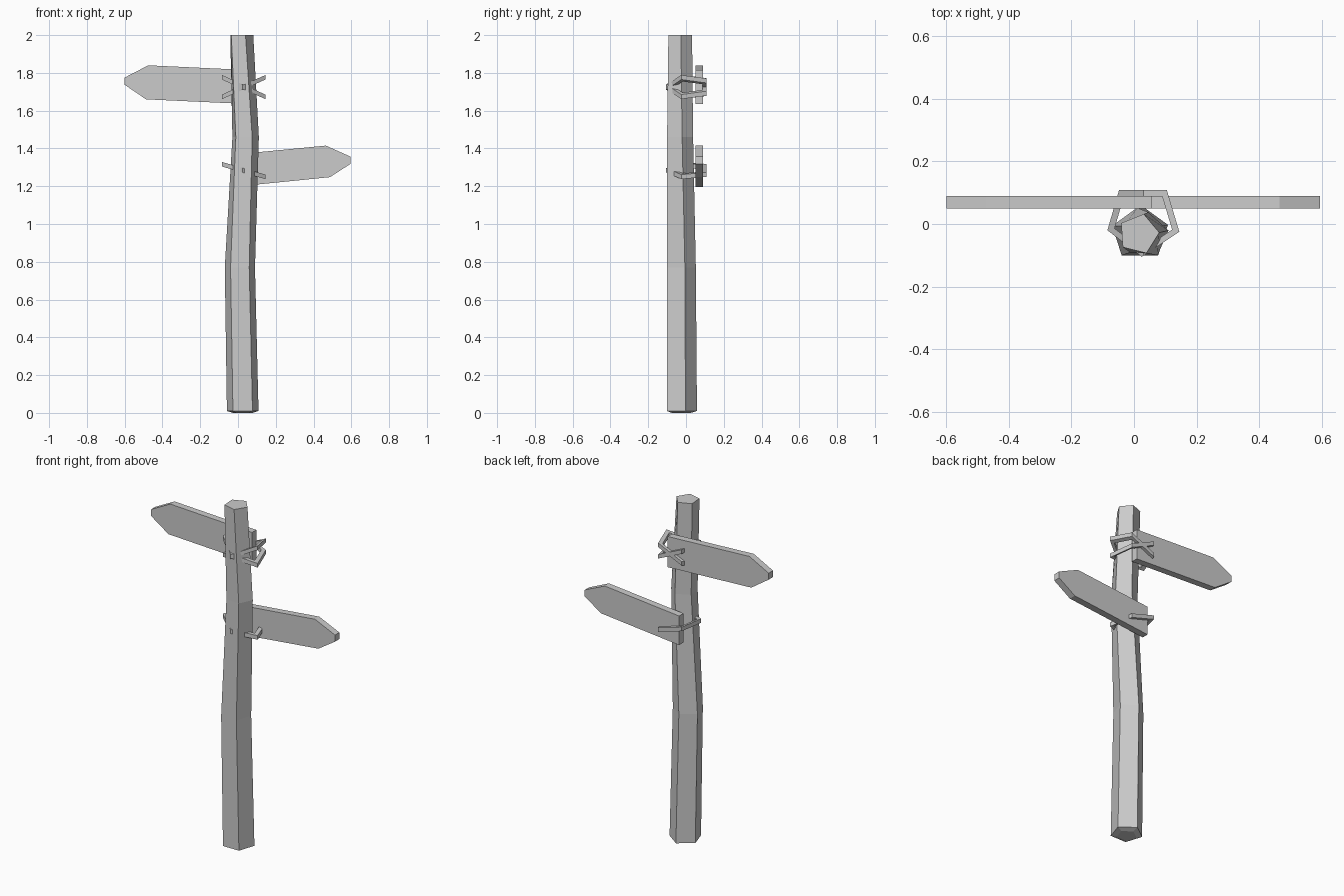
import bpy
import bmesh
import math

if "Cube" in bpy.data.objects:
    bpy.data.objects.remove(bpy.data.objects["Cube"])

grey = bpy.data.materials.new("plain_grey")
grey.diffuse_color = (0.6, 0.6, 0.6, 1)
grey.use_nodes = True
grey.node_tree.nodes["Principled BSDF"].inputs["Base Color"].default_value = grey.diffuse_color


def finish(bm, name):
    bmesh.ops.recalc_face_normals(bm, faces=bm.faces)
    mesh = bpy.data.meshes.new(name)
    bm.to_mesh(mesh)
    bm.free()
    mesh.materials.append(grey)
    obj = bpy.data.objects.new(name, mesh)
    bpy.context.collection.objects.link(obj)
    return obj


def bridge(bm, a, b):
    n = len(a)
    for i in range(n):
        bm.faces.new((a[i], a[(i + 1) % n], b[(i + 1) % n], b[i]))


# Crooked five-sided post: height, centre x, centre y, radius, twist in degrees
levels = [
    (0.0, 0.025, -0.03, 0.055, 0),
    (0.01, 0.025, -0.03, 0.088, 0),
    (0.77, 0.010, -0.032, 0.084, 0),
    (1.46, 0.038, -0.036, 0.074, -6),
    (2.0, 0.015, -0.032, 0.066, -14),
]
bm = bmesh.new()
rings = []
for z, cx, cy, r, twist in levels:
    angles = [math.radians(90 + twist + 72 * i) for i in range(5)]
    rings.append([bm.verts.new((cx + r * math.cos(a), cy + r * math.sin(a), z))
                  for a in angles])
for a, b in zip(rings, rings[1:]):
    bridge(bm, a, b)
bm.faces.new(rings[0])
bm.faces.new(rings[-1])
finish(bm, "post")


# Pointed boards behind the post, extruded from an outline in x and z
def board(name, outline, y0=0.05, y1=0.09):
    bm = bmesh.new()
    front = [bm.verts.new((x, y0, z)) for x, z in outline]
    back = [bm.verts.new((x, y1, z)) for x, z in outline]
    bm.faces.new(front)
    bm.faces.new(back)
    bridge(bm, front, back)
    finish(bm, name)


board("upper_board", [(0.056, 1.635), (0.056, 1.815), (-0.475, 1.84),
                      (-0.60, 1.775), (-0.60, 1.737), (-0.487, 1.66)])
board("lower_board", [(-0.018, 1.197), (-0.018, 1.368), (0.465, 1.415),
                      (0.595, 1.357), (0.595, 1.318), (0.487, 1.248)])


# Tilted five-cornered straps with a square section
def strap(name, height, slope):
    outer = [(-0.048, 0.108), (0.105, 0.108), (0.145, -0.025),
             (0.025, -0.105), (-0.085, -0.02)]
    cx, cy, inset, half = 0.03, 0.01, 0.80, 0.012
    bm = bmesh.new()
    loops = []
    for scale, dz in ((1, -half), (1, half), (inset, half), (inset, -half)):
        loop = []
        for x, y in outer:
            px, py = cx + (x - cx) * scale, cy + (y - cy) * scale
            loop.append(bm.verts.new((px, py, height + slope * (px - cx) + dz)))
        loops.append(loop)
    for i in range(4):
        bridge(bm, loops[i], loops[(i + 1) % 4])
    finish(bm, name)


strap("upper_strap_rising", 1.725, 0.45)
strap("upper_strap_falling", 1.725, -0.45)
strap("lower_strap", 1.283, -0.29)
